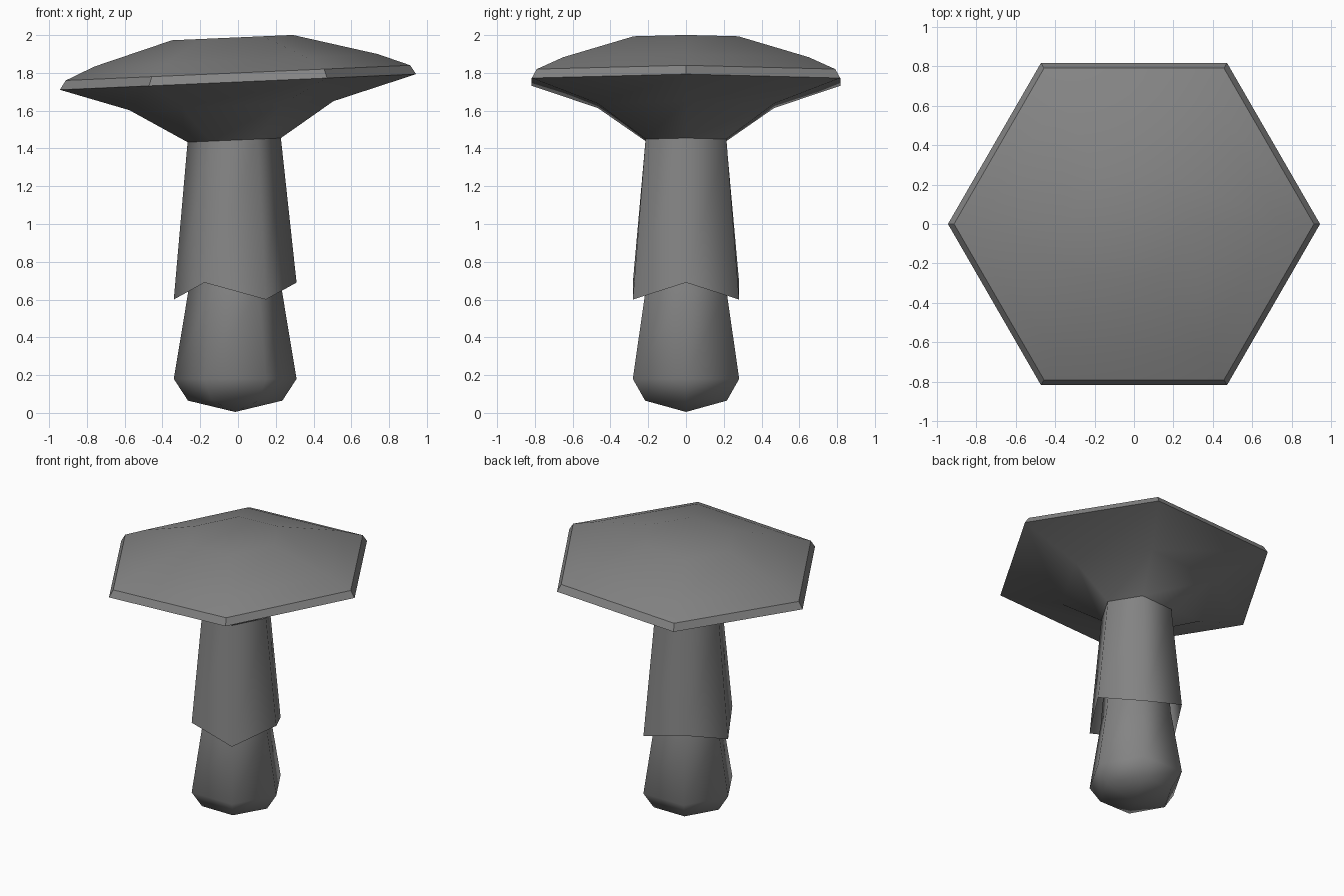
import bpy
import bmesh
from math import cos, sin, tau

SIDES = 6
TILT = 0.044  # the cap rises slightly toward +x

cube = bpy.data.objects.get("Cube")
if cube:
    bpy.data.objects.remove(cube, do_unlink=True)

grey = bpy.data.materials.new("plain grey")
grey.use_nodes = True
colour = (0.23, 0.23, 0.23, 1)
grey.diffuse_color = colour
bsdf = grey.node_tree.nodes["Principled BSDF"]
bsdf.inputs["Base Color"].default_value = colour
bsdf.inputs["Roughness"].default_value = 0.8


def ring(bm, radius, z, shift=0.0, tilt=0.0, drop=0.0):
    """Hexagonal ring; every second corner is lowered by drop."""
    corners = []
    for i in range(SIDES):
        x = radius * cos(tau * i / SIDES) + shift
        y = radius * sin(tau * i / SIDES)
        corners.append(bm.verts.new((x, y, z + tilt * x - drop * (i % 2))))
    return corners


def bridge(bm, low, high):
    """Join two rings, lower one first, with faces pointing outward."""
    faces = []
    for i in range(SIDES):
        j = (i + 1) % SIDES
        faces.append(bm.faces.new((low[i], low[j], high[j], high[i])))
    return faces


def finish(bm, name):
    for face in bm.faces:
        face.smooth = True
    mesh = bpy.data.meshes.new(name)
    bm.to_mesh(mesh)
    bm.free()
    mesh.materials.append(grey)
    obj = bpy.data.objects.new(name, mesh)
    bpy.context.collection.objects.link(obj)
    return obj


# Stem: tapered shaft with a rounded, pointed foot
bm = bmesh.new()
rings = [ring(bm, r, z, -0.015) for r, z in
         [(0.25, 0.065), (0.325, 0.18), (0.247, 0.65), (0.18, 1.44)]]
for low, high in zip(rings, rings[1:]):
    bridge(bm, low, high)
tip = bm.verts.new((-0.015, 0, 0.005))
for i in range(SIDES):
    bm.faces.new((tip, rings[0][(i + 1) % SIDES], rings[0][i]))
finish(bm, "stem")

# Skirt: open flared sleeve with a zigzag hem
bm = bmesh.new()
hem = ring(bm, 0.325, 0.69, -0.015, drop=0.09)
top = ring(bm, 0.247, 1.445, -0.02, TILT)
bridge(bm, hem, top)
finish(bm, "skirt")

# Cap: hollowed underside, narrow crisp rim and low dome
bm = bmesh.new()
profile = [(0.247, 1.445, -0.02), (0.54, 1.628, -0.035), (0.943, 1.752, 0),
           (0.912, 1.80, 0), (0.75, 1.867, -0.01), (0.32, 1.988, -0.03)]
rings = [ring(bm, r, z, shift, TILT) for r, z, shift in profile]
bands = [bridge(bm, low, high) for low, high in zip(rings, rings[1:])]
bm.faces.new(rings[-1])
for face in bands[2]:
    for edge in face.edges:
        edge.smooth = False
finish(bm, "cap")
